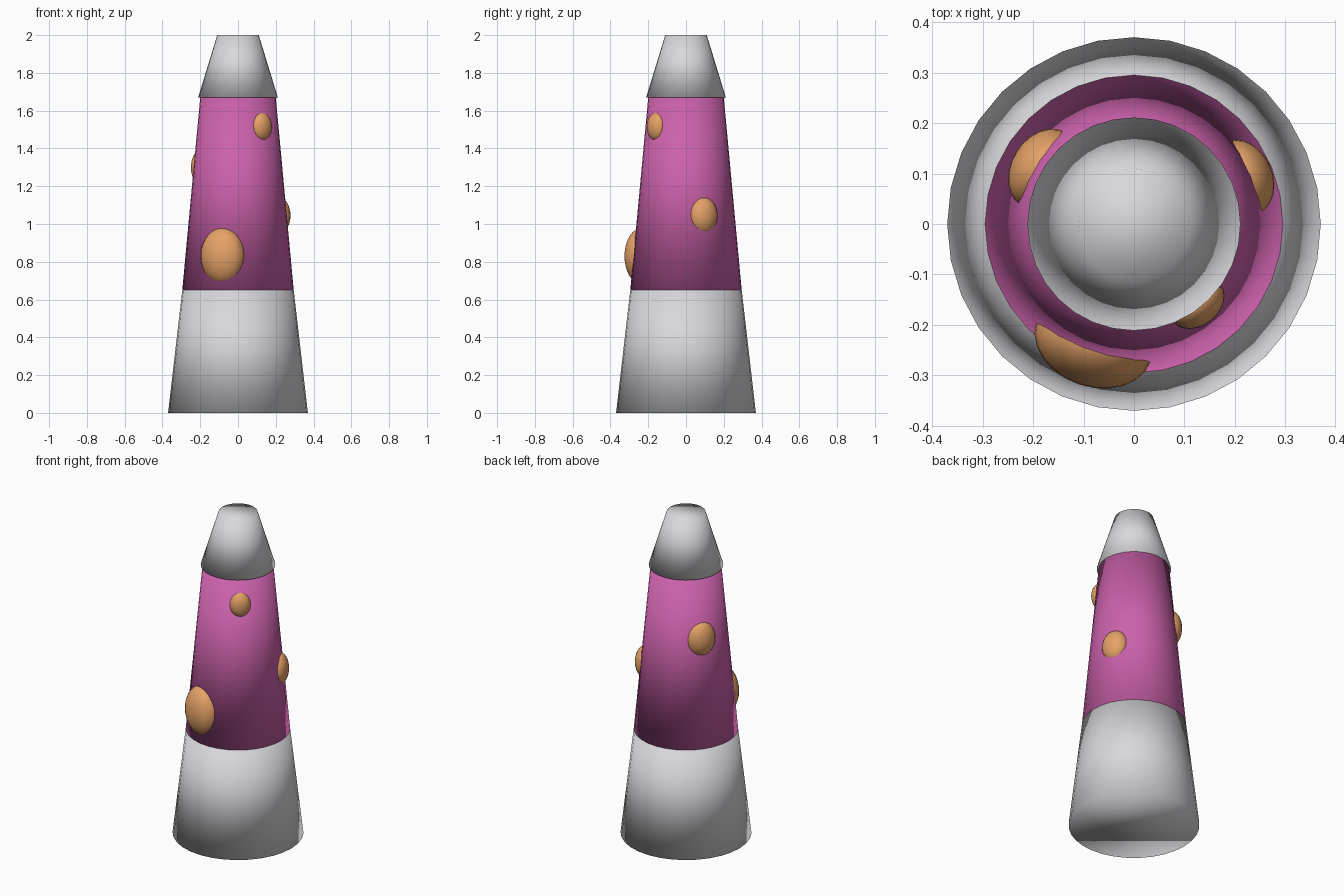
import bpy
import math

if "Cube" in bpy.data.objects:
    bpy.data.objects.remove(bpy.data.objects["Cube"])


def material(name, rgb):
    m = bpy.data.materials.new(name)
    m.diffuse_color = (*rgb, 1.0)
    m.use_nodes = True
    m.node_tree.nodes["Principled BSDF"].inputs["Base Color"].default_value = m.diffuse_color
    return m


metal = material("light grey metal", (0.69, 0.69, 0.72))
glass = material("magenta glass", (0.60, 0.12, 0.41))
wax = material("orange wax", (0.78, 0.36, 0.135))


def finish(name, mat):
    ob = bpy.context.object
    ob.name = name
    ob.data.materials.append(mat)
    ob.data.shade_smooth()
    return ob


def tapered(name, r_low, r_high, z_low, z_high, mat):
    bpy.ops.mesh.primitive_cone_add(vertices=32, radius1=r_low, radius2=r_high,
                                    depth=z_high - z_low,
                                    location=(0, 0, (z_low + z_high) / 2))
    return finish(name, mat)


def blob(name, angle, radius, z, height):
    # flattened egg, half sunk into the glass and facing outwards
    a = math.radians(angle)
    bpy.ops.mesh.primitive_uv_sphere_add(segments=24, ring_count=16, radius=1,
                                         location=(radius * math.cos(a), radius * math.sin(a), z),
                                         rotation=(0, 0, a))
    bpy.context.object.scale = (0.6 * height, 0.8 * height, height)
    return finish(name, wax)


# Lamp body: base, glass, cap
tapered("base", 0.37, 0.295, 0.0, 0.65, metal)
tapered("glass_body", 0.295, 0.20, 0.65, 1.67, glass)
tapered("cap", 0.211, 0.11, 1.67, 2.0, metal)

# Wax blobs showing through the glass
blob("wax_blob_large", 251, 0.246, 0.83, 0.15)
blob("wax_blob_small", -51.5, 0.20, 1.515, 0.075)
blob("wax_blob_right", 23, 0.235, 1.045, 0.097)
blob("wax_blob_back", 148.7, 0.21, 1.30, 0.106)
